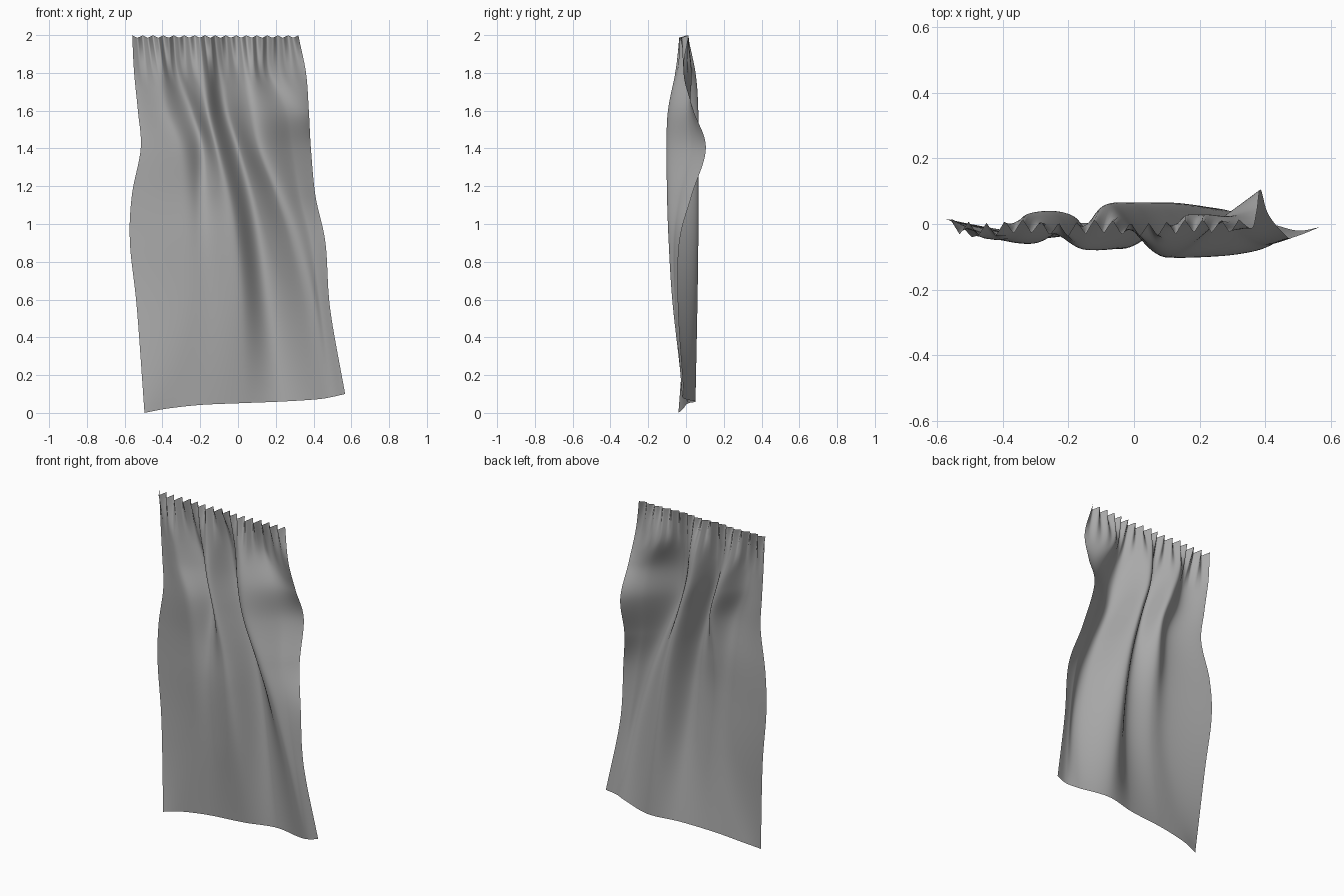
import bpy, bmesh, math
from mathutils import Vector

if "Cube" in bpy.data.objects:
    bpy.data.objects.remove(bpy.data.objects["Cube"])

# Heights of the control rows; the last row is the hem, given per fold line
LEVELS = [1.992, 1.8, 1.6, 1.4, 1.15, 0.9, 0.55]

# Fold lines from left to right: x per level, y per level, hem height
FOLDS = [
    # left edge
    ([-.56, -.55, -.53, -.515, -.562, -.572, -.535, -.495],
     [.0, .01, .0, -.01, .01, .015, .0, -.04], .0),
    # first ridge
    ([-.45, -.42, -.38, -.31, -.30, -.30, -.30, -.38],
     [-.01, -.045, -.05, -.06, -.045, -.04, -.03, -.015], .022),
    # first valley
    ([-.34, -.32, -.25, -.19, -.18, -.17, -.16, -.20],
     [.0, .03, .04, .025, -.01, -.035, -.03, .0], .042),
    # second ridge
    ([-.21, -.19, -.16, -.11, -.05, -.01, .02, .03],
     [-.01, -.05, -.075, -.08, -.075, -.07, -.045, .015], .052),
    # second valley
    ([-.11, -.09, -.06, .0, .07, .12, .17, .23],
     [.0, .05, .065, .065, .065, .065, .06, .05], .06),
    # third ridge
    ([.03, .05, .08, .12, .21, .29, .37, .42],
     [-.01, -.055, -.095, -.103, -.098, -.085, -.06, .0], .072),
    # third valley
    ([.17, .18, .26, .29, .33, .39, .44, .50],
     [.0, .03, .01, .03, -.03, -.062, -.055, -.02], .085),
    # right edge
    ([.32, .36, .375, .386, .41, .463, .488, .567],
     [.0, -.015, .04, .105, .03, -.035, -.04, -.01], .10),
]
STEPS_U, STEPS_V = 20, 14
PLEATS = 16


def spline(points, steps):
    """Smooth curve through the points, with straight run-out at both ends."""
    p = [2 * points[0] - points[1]] + points + [2 * points[-1] - points[-2]]
    out = []
    for i in range(1, len(p) - 2):
        a, b, c, d = p[i - 1:i + 3]
        for s in range(steps):
            t = s / steps
            out.append(0.5 * (2 * b + (c - a) * t + (2 * a - 5 * b + 4 * c - d) * t * t
                              + (3 * b - a - 3 * c + d) * t ** 3))
    return out + [points[-1].copy()]


# Run every fold line down, then sweep smooth rows across the fold lines
lines = [spline([Vector(p) for p in zip(xs, ys, LEVELS + [hem])], STEPS_V)
         for xs, ys, hem in FOLDS]
rows = [spline(list(points), STEPS_U) for points in zip(*lines)]

# Gathered pleats along the heading, fading out downwards
top_x = [p.x for p in rows[0]]
for row in rows:
    for p, x in zip(row, top_x):
        fade = max(0.0, 1 - (2 - p.z) / 0.28) ** 1.5
        phase = (x + .56) / .88 * PLEATS
        saw = abs((phase % 1) * 2 - 1) * 2 - 1
        p.y += fade * (0.022 * saw - 0.008)
        p.z += 0.008 * saw * fade ** 4

bm = bmesh.new()
grid = [[bm.verts.new(p) for p in row] for row in rows]
for a, b in zip(grid, grid[1:]):
    for i in range(len(a) - 1):
        bm.faces.new((a[i], b[i], b[i + 1], a[i + 1])).smooth = True
mesh = bpy.data.meshes.new("curtain")
bm.to_mesh(mesh)
bm.free()
curtain = bpy.data.objects.new("curtain", mesh)
bpy.context.collection.objects.link(curtain)

cloth = bpy.data.materials.new("grey cloth")
cloth.diffuse_color = (0.4, 0.4, 0.4, 1)
cloth.use_nodes = True
cloth.node_tree.nodes["Principled BSDF"].inputs["Base Color"].default_value = cloth.diffuse_color
mesh.materials.append(cloth)
